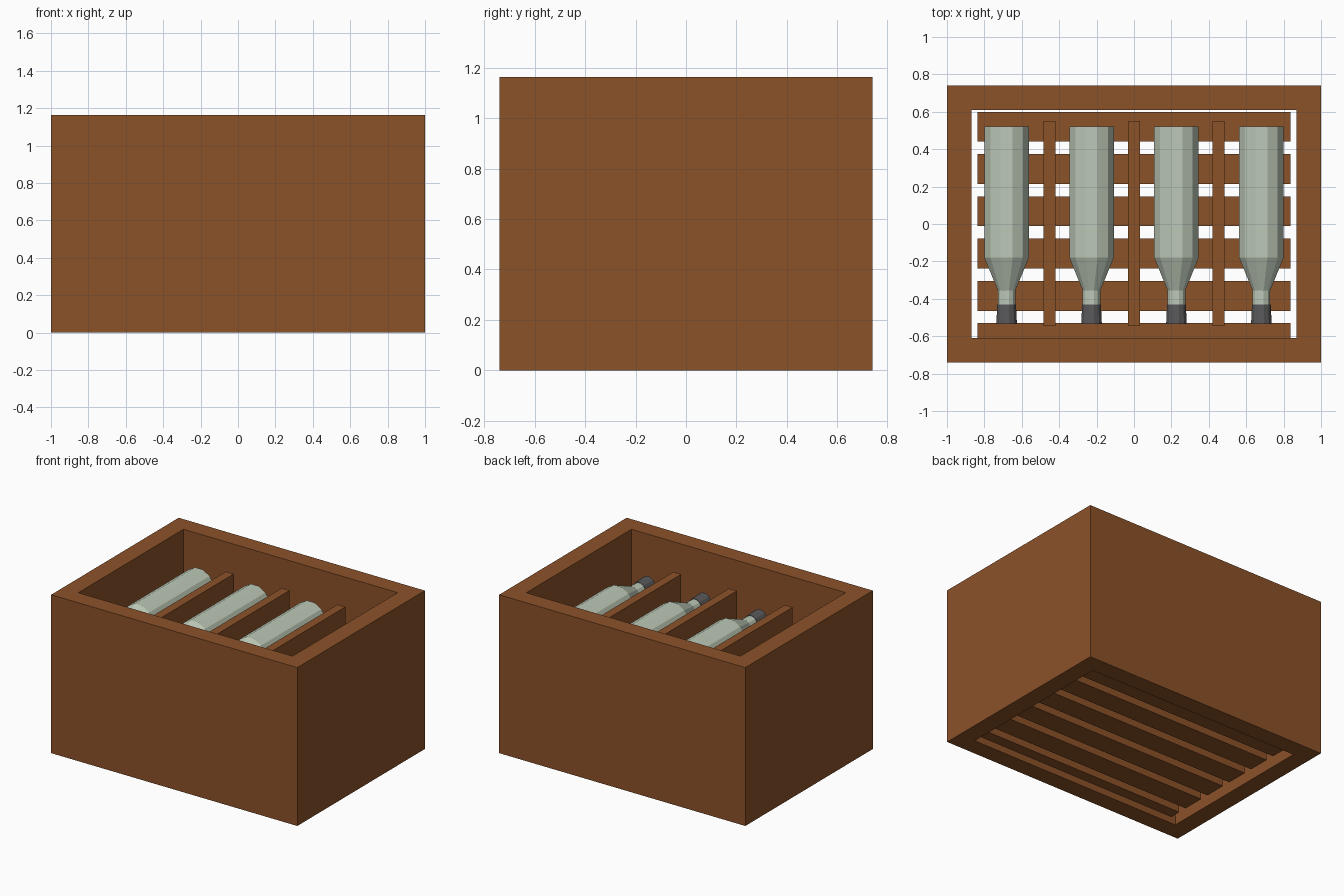
import bpy
import bmesh
import math
from mathutils import Matrix, Vector

cube = bpy.data.objects.get("Cube")
if cube:
    bpy.data.objects.remove(cube, do_unlink=True)


def material(name, rgb):
    mat = bpy.data.materials.new(name)
    mat.use_nodes = True
    mat.diffuse_color = (*rgb, 1)
    bsdf = next(n for n in mat.node_tree.nodes if n.type == "BSDF_PRINCIPLED")
    bsdf.inputs["Base Color"].default_value = (*rgb, 1)
    return mat


wood = material("brown wood", (0.26, 0.084, 0.022))
glass = material("pale green glass", (0.51, 0.59, 0.48))
dark = material("dark grey cap", (0.1, 0.1, 0.105))


def finish(bm, name, mat):
    bmesh.ops.recalc_face_normals(bm, faces=bm.faces)
    mesh = bpy.data.meshes.new(name)
    bm.to_mesh(mesh)
    bm.free()
    mesh.materials.append(mat)
    obj = bpy.data.objects.new(name, mesh)
    bpy.context.collection.objects.link(obj)
    return obj


def bridge(bm, a, b):
    """Join two equal loops of vertices with a band of quads."""
    for k in range(len(a)):
        n = (k + 1) % len(a)
        bm.faces.new((a[k], a[n], b[n], b[k]))


def box(name, low, high):
    low, high = Vector(low), Vector(high)
    bm = bmesh.new()
    place = Matrix.Translation((low + high) / 2) @ Matrix.Diagonal((*(high - low), 1))
    bmesh.ops.create_cube(bm, size=1, matrix=place)
    return finish(bm, name, wood)


# Crate walls: outer and inner rectangles joined into an open frame
HALF_X, HALF_Y, HEIGHT, WALL = 1.0, 0.74, 1.163, 0.13
bm = bmesh.new()
loops = []
for inset, z in ((0, 0), (0, HEIGHT), (WALL, HEIGHT), (WALL, 0)):
    x, y = HALF_X - inset, HALF_Y - inset
    loops.append([bm.verts.new((sx * x, sy * y, z))
                  for sx, sy in ((-1, -1), (1, -1), (1, 1), (-1, 1))])
for i in range(4):
    bridge(bm, loops[i], loops[(i + 1) % 4])
finish(bm, "crate_walls", wood)

# Floor slats, the front one tucked into the wall
for i in range(6):
    y = 0.52 - i * 0.226
    box(f"floor_slat_{i + 1}", (-0.837, y - 0.08, 0.05), (0.837, y + 0.08, 0.12))

# Upright dividers between the bottle columns
for i, x in enumerate((-0.453, 0, 0.453)):
    box(f"divider_{i + 1}", (x - 0.032, -0.545, 0.12), (x + 0.032, 0.552, 0.977))

# Lying bottles: rings along y bridged into a faceted shell
SIDES = 12
PROFILE = [(0.52, 0.123), (-0.18, 0.123), (-0.355, 0.049), (-0.43, 0.049)]
CAP = [(-0.43, 0.052), (-0.535, 0.057)]


def turned(name, profile, mat, x, z):
    bm = bmesh.new()
    angles = [math.tau * (k + 0.5) / SIDES for k in range(SIDES)]
    rings = [[bm.verts.new((x + r * math.cos(a), y, z + r * math.sin(a)))
              for a in angles] for y, r in profile]
    for a, b in zip(rings, rings[1:]):
        bridge(bm, a, b)
    bm.faces.new(rings[0])
    bm.faces.new(rings[-1])
    return finish(bm, name, mat)


for layer in range(3):
    for column in range(4):
        x = (column - 1.5) * 0.454
        z = 0.841 - layer * 0.298
        tag = f"{layer + 1}_{column + 1}"
        turned(f"bottle_{tag}", PROFILE, glass, x, z)
        turned(f"bottle_cap_{tag}", CAP, dark, x, z)
